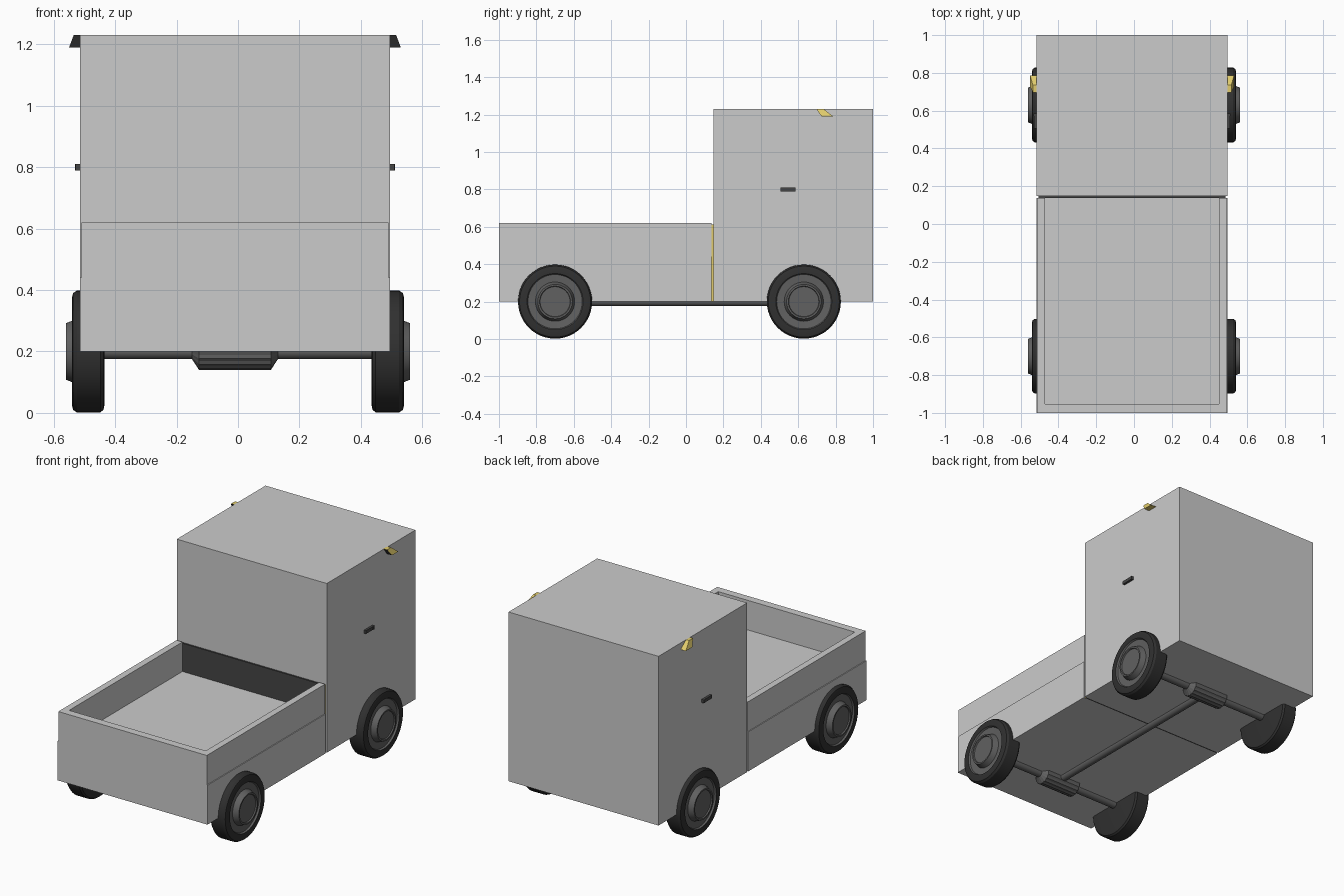
import bpy, bmesh, math
from mathutils import Matrix, Vector

if "Cube" in bpy.data.objects:
    bpy.data.objects.remove(bpy.data.objects["Cube"])

CX = -0.01  # body sits slightly off the wheel centre line


def mat(name, col):
    m = bpy.data.materials.new(name)
    m.diffuse_color = (*col, 1)
    m.use_nodes = True
    m.node_tree.nodes["Principled BSDF"].inputs["Base Color"].default_value = m.diffuse_color
    return m


YELLOW = mat("yellow", (0.75, 0.6, 0.15))
DARK = mat("dark_grey", (0.06, 0.06, 0.06))
RUBBER = mat("rubber", (0.03, 0.03, 0.03))
METAL = mat("rim_grey", (0.12, 0.12, 0.12))


def add(name, bm, mats=(), smooth=False):
    bmesh.ops.recalc_face_normals(bm, faces=bm.faces)
    me = bpy.data.meshes.new(name)
    bm.to_mesh(me)
    bm.free()
    ob = bpy.data.objects.new(name, me)
    bpy.context.collection.objects.link(ob)
    for m in mats:
        me.materials.append(m)
    if smooth:
        bpy.ops.object.select_all(action='DESELECT')
        ob.select_set(True)
        bpy.context.view_layer.objects.active = ob
        bpy.ops.object.shade_smooth_by_angle(angle=math.radians(30))
    return ob


def box_into(bm, x0, x1, y0, y1, z0, z1):
    m = Matrix.Translation(((x0 + x1) / 2, (y0 + y1) / 2, (z0 + z1) / 2)) @ \
        Matrix.Diagonal((x1 - x0, y1 - y0, z1 - z0, 1))
    bmesh.ops.create_cube(bm, size=1, matrix=m)


def box(name, *dims, mats=()):
    bm = bmesh.new()
    box_into(bm, *dims)
    return add(name, bm, mats)


def prism(bm, outline, z0, z1):
    f = bm.faces.new([bm.verts.new((x, y, z0)) for x, y in outline])
    r = bmesh.ops.extrude_face_region(bm, geom=[f], use_keep_orig=True)
    vs = [v for v in r["geom"] if isinstance(v, bmesh.types.BMVert)]
    bmesh.ops.translate(bm, verts=vs, vec=(0, 0, z1 - z0))


def lathe(name, profile, loc, side=1, steps=48, mats=(), ridge=None, dark_from=None):
    """Spin (radius, x) points about the x axis; ridge makes lengthwise grooves."""
    bm = bmesh.new()
    rings = []
    for k, (r, x) in enumerate(profile):
        ring = []
        for i in range(steps):
            a = 2 * math.pi * i / steps
            q = r * (0.95 if ridge and k in ridge and i % 2 else 1)
            ring.append(bm.verts.new((loc[0] + side * x, loc[1] + q * math.cos(a),
                                      loc[2] + q * math.sin(a))))
        rings.append(ring)
    bm.faces.new(rings[0])
    for k in range(len(rings) - 1):
        for i in range(steps):
            j = (i + 1) % steps
            f = bm.faces.new((rings[k][i], rings[k][j], rings[k + 1][j], rings[k + 1][i]))
            f.material_index = int(dark_from is not None and k >= dark_from)
    bm.faces.new(rings[-1]).material_index = int(dark_from is not None)
    return add(name, bm, mats, smooth=not ridge)


# Cab and lower load bed
box("cab", CX - 0.505, CX + 0.505, 0.147, 1.0, 0.2, 1.23)
box("bed_base", CX - 0.505, CX + 0.505, -1.0, 0.137, 0.2, 0.44)

# U-shaped tray wall, open towards the cab
a, b = 0.50, 0.46
bm = bmesh.new()
prism(bm, [(CX + x, y) for x, y in ((-a, 0.137), (-a, -1), (a, -1), (a, 0.137),
                                    (b, 0.137), (b, -0.953), (-b, -0.953), (-b, 0.137))],
      0.44, 0.62)
add("bed_wall", bm)

# Divider panel in the gap between bed and cab, yellow on its edges
p = box("divider_panel", CX - 0.495, CX + 0.495, 0.137, 0.147, 0.2, 0.612,
        mats=(DARK, YELLOW))
for f in p.data.polygons:
    f.material_index = int(abs(f.normal.x) > 0.5)

# Door handles and wing mirrors on both sides
for s, n in ((1, "right"), (-1, "left")):
    bm = bmesh.new()
    for y0, y1, d in ((0.505, 0.585, 0.014), (0.573, 0.585, 0.016)):
        xs = sorted((CX + s * 0.50, CX + s * (0.505 + d)))
        box_into(bm, *xs, y0, y1, 0.79, 0.81)
    add("door_handle_" + n, bm, (DARK,))

    bm = bmesh.new()
    rows = []
    for z, d, ya, yb in ((1.23, 0.525, 0.697, 0.735), (1.19, 0.54, 0.725, 0.787)):
        rows.append([bm.verts.new((CX + s * x, y, z)) for x, y in
                     ((0.50, ya), (d, ya), (d, yb), (0.50, yb))])
    for r in rows:
        bm.faces.new(r)
    for i in range(4):
        j = (i + 1) % 4
        f = bm.faces.new((rows[0][i], rows[0][j], rows[1][j], rows[1][i]))
        f.material_index = int(i == 0)
    add("wing_mirror_" + n, bm, (YELLOW, DARK))

# Wheels, axles and differentials
TYRE = [(0.175, 0.435), (0.19, 0.438), (0.198, 0.448), (0.198, 0.525), (0.19, 0.537),
        (0.178, 0.54), (0.15, 0.54), (0.145, 0.53), (0.105, 0.527),
        (0.100, 0.54), (0.092, 0.56), (0.083, 0.56), (0.080, 0.553)]
DIFF = [(0.022, -0.142), (0.06, -0.117), (0.06, 0.117), (0.022, 0.142)]
for y, n in ((0.63, "rear"), (-0.70, "front")):
    for s, side in ((1, "right"), (-1, "left")):
        lathe(f"wheel_{n}_{side}", TYRE, (0, y, 0.2), s, mats=(RUBBER, METAL), dark_from=6)
    lathe("axle_" + n, [(0.025, -0.45), (0.025, 0.45)], (0, y, 0.2), steps=24, mats=(METAL,))
    lathe("differential_" + n, DIFF, (CX, y, 0.2), steps=32, mats=(METAL,), ridge=(1, 2))

# Drive shaft between the axles
bm = bmesh.new()
bmesh.ops.create_cone(bm, cap_ends=True, segments=24, radius1=0.024, radius2=0.024, depth=1.33,
                      matrix=Matrix.Translation((CX, -0.035, 0.2)) @
                      Matrix.Rotation(math.pi / 2, 4, 'X'))
add("drive_shaft", bm, (METAL,), smooth=True)
